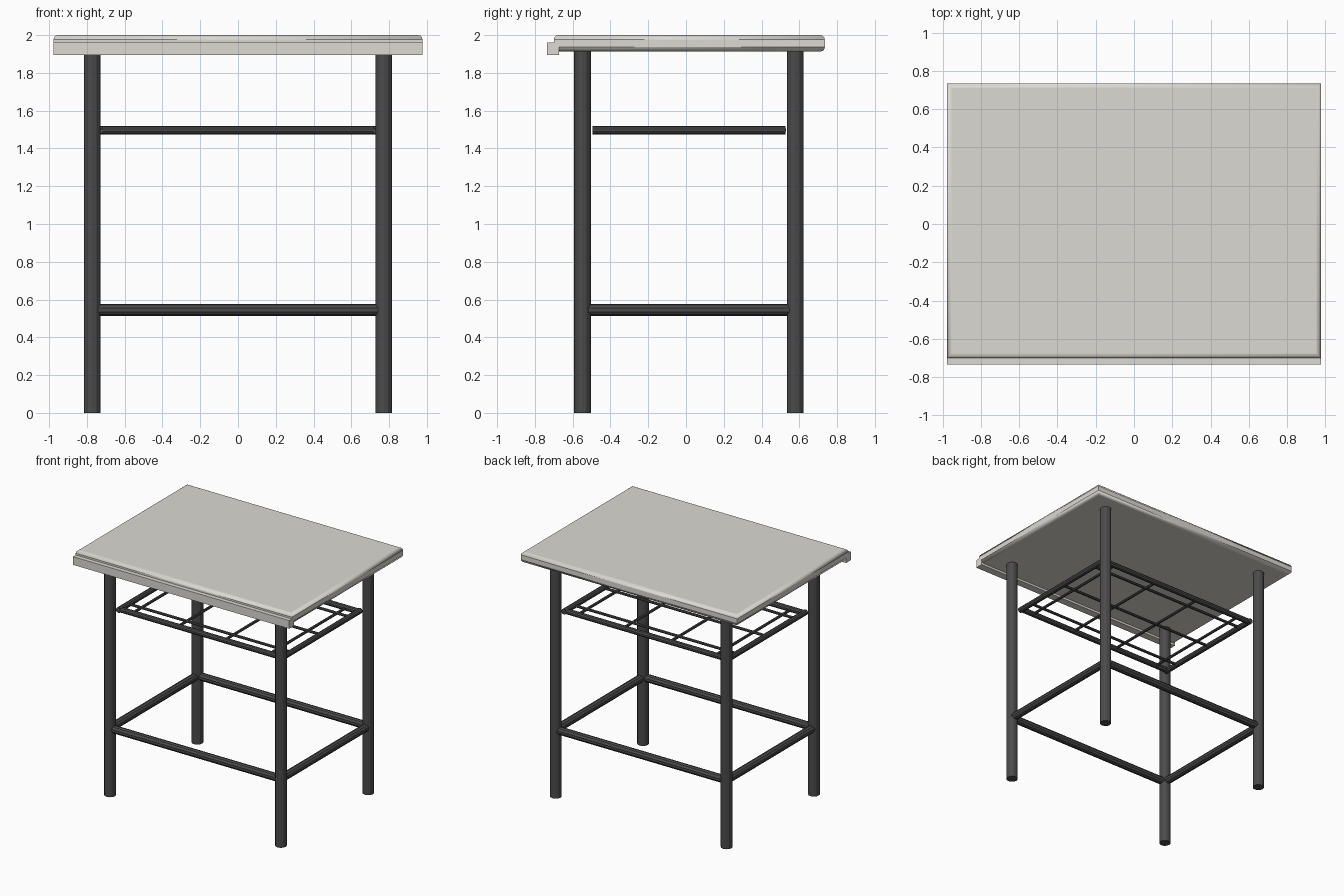
import bpy, bmesh
from mathutils import Vector

if "Cube" in bpy.data.objects:
    bpy.data.objects.remove(bpy.data.objects["Cube"])


def material(name, color):
    m = bpy.data.materials.new(name)
    m.diffuse_color = (*color, 1)
    m.use_nodes = True
    m.node_tree.nodes["Principled BSDF"].inputs["Base Color"].default_value = m.diffuse_color
    return m


CREAM = material("cream_laminate", (0.72, 0.70, 0.65))
METAL = material("dark_metal", (0.07, 0.07, 0.07))


def finish(name, bm, mat):
    bmesh.ops.recalc_face_normals(bm, faces=bm.faces)
    me = bpy.data.meshes.new(name)
    bm.to_mesh(me)
    bm.free()
    ob = bpy.data.objects.new(name, me)
    bpy.context.collection.objects.link(ob)
    me.materials.append(mat)
    return ob


def tube(name, a, b, r, sides=10):
    a, b = Vector(a), Vector(b)
    bm = bmesh.new()
    bmesh.ops.create_cone(bm, cap_ends=True, segments=sides, radius1=r, radius2=r, depth=(b - a).length)
    bm.transform((b - a).to_track_quat('Z', 'Y').to_matrix().to_4x4())
    bmesh.ops.translate(bm, verts=bm.verts, vec=(a + b) / 2)
    return finish(name, bm, METAL)


def box(name, lo, hi, mat):
    bm = bmesh.new()
    bmesh.ops.create_cube(bm, size=1)
    lo, hi = Vector(lo), Vector(hi)
    for v in bm.verts:
        v.co = (lo + hi) / 2 + Vector(c * s for c, s in zip(v.co, hi - lo))
    return finish(name, bm, mat)


# Table top with rounded rims, and the square lip along the front
top = box("table_top", (-0.977, -0.70, 1.913), (0.977, 0.735, 2.0), CREAM)
bev = top.modifiers.new("rounded_rim", 'BEVEL')
bev.width, bev.segments = 0.024, 3
bev.limit_method = 'ANGLE'
# keep the vertical corners square
bev.limit_method = 'WEIGHT'
w = top.data.attributes.new("bevel_weight_edge", 'FLOAT', 'EDGE')
for e in top.data.edges:
    za, zb = (top.data.vertices[i].co.z for i in e.vertices)
    w.data[e.index].value = 1.0 if abs(za - zb) < 1e-4 else 0.0
box("front_lip", (-0.977, -0.735, 1.895), (0.977, -0.672, 1.962), CREAM)

# Legs
X, YF, YB = 0.772, -0.548, 0.578
for sx, side in ((-1, "left"), (1, "right")):
    for y, end in ((YF, "front"), (YB, "back")):
        tube(f"{end}_{side}_leg", (sx * X, y, 0), (sx * X, y, 1.93), 0.044, 12)
    # Side stretcher
    tube(f"{side}_stretcher", (sx * X, YF, 0.545), (sx * X, YB, 0.545), 0.031)
for y, end in ((YF, "front"), (YB, "back")):
    tube(f"{end}_stretcher", (-X, y, 0.545), (X, y, 0.545), 0.031)

# Storage rack: outer frame touching the legs, thin rods inside
RX, RF, RB, RZ = 0.735, -0.475, 0.508, 1.497
for y, end in ((RF, "front"), (RB, "back")):
    tube(f"rack_{end}_rail", (-RX, y, RZ), (RX, y, RZ), 0.022)
for sx, side in ((-1, "left"), (1, "right")):
    tube(f"rack_{side}_rail", (sx * RX, RF - 0.02, RZ), (sx * RX, RB + 0.02, RZ), 0.022)
for i, y in enumerate((-0.36, 0.016, 0.392)):
    tube(f"rack_long_rod_{i + 1}", (-RX, y, RZ), (RX, y, RZ), 0.011, 8)
for i, x in enumerate((-0.62, -0.21, 0.21, 0.62)):
    tube(f"rack_cross_rod_{i + 1}", (x, RF, RZ), (x, RB, RZ), 0.011, 8)

for ob in bpy.data.objects:
    bpy.context.view_layer.objects.active = ob
    ob.select_set(True)
bpy.ops.object.shade_smooth_by_angle(angle=0.5)
